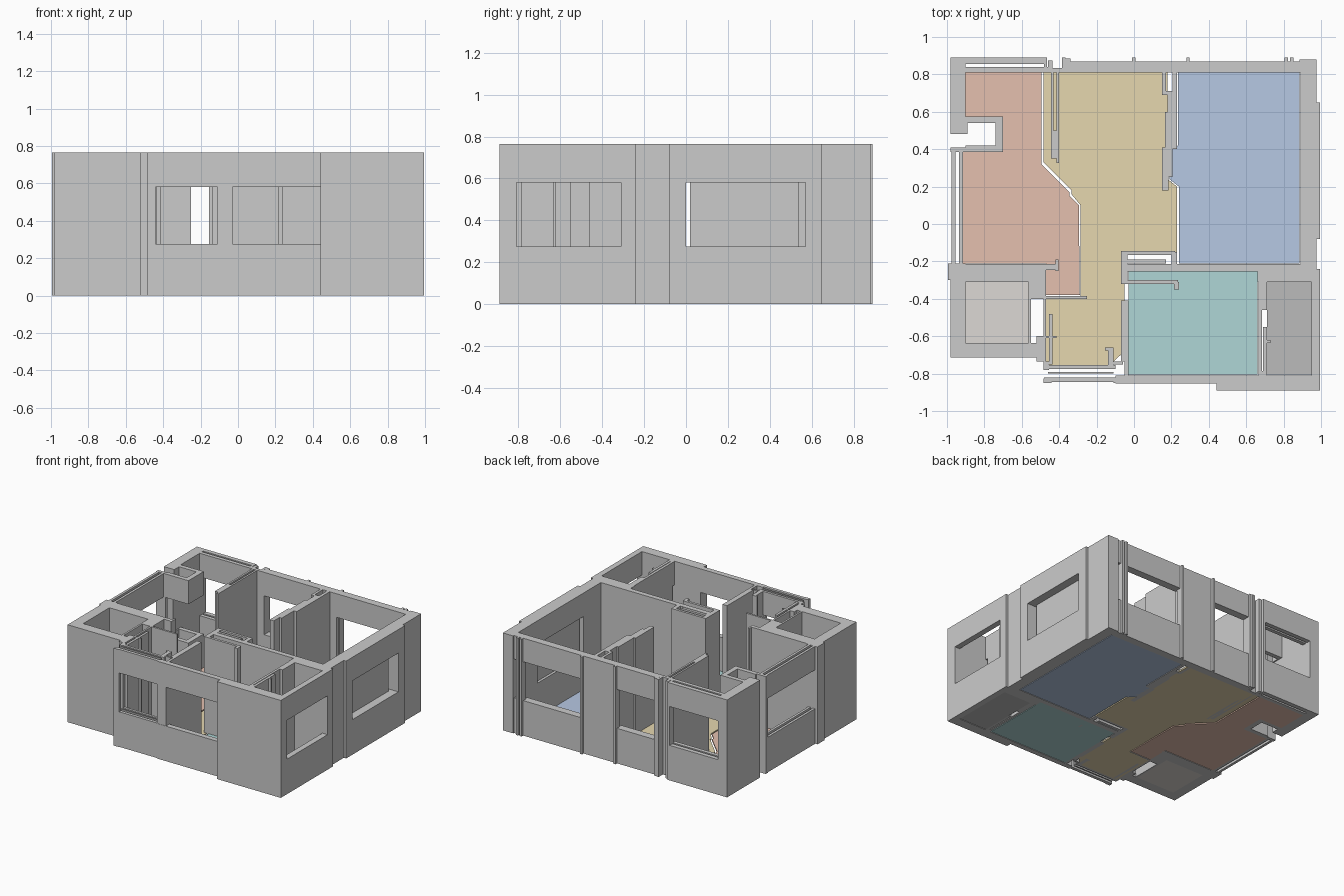
import bpy, bmesh
from mathutils import Matrix, Vector

H, SILL, HEAD = 0.765, 0.275, 0.58      # wall height and window band
FULL = [(0, H)]
WINDOW = [(0, SILL), (HEAD, H)]
PANE = [(SILL, HEAD)]


def finish(name, bm):
    me = bpy.data.meshes.new(name)
    bm.to_mesh(me)
    bm.free()
    ob = bpy.data.objects.new(name, me)
    bpy.context.collection.objects.link(ob)
    return ob


def walls(name, rects, levels=FULL):
    """Boxes from plan rectangles (x0, x1, y0, y1), repeated over z levels."""
    bm = bmesh.new()
    for x0, x1, y0, y1 in rects:
        for z0, z1 in levels:
            mid = Vector(((x0 + x1) / 2, (y0 + y1) / 2, (z0 + z1) / 2))
            size = Matrix.Diagonal((x1 - x0, y1 - y0, z1 - z0, 1))
            bmesh.ops.create_cube(bm, size=1, matrix=Matrix.Translation(mid) @ size)
    return finish(name, bm)


def floor(name, pts, color=None, t=0.012):
    """Thin coloured slab from a plan outline."""
    bm = bmesh.new()
    f = bm.faces.new([bm.verts.new((x, y, 0)) for x, y in pts])
    r = bmesh.ops.extrude_face_region(bm, geom=[f])
    vs = [v for v in r["geom"] if isinstance(v, bmesh.types.BMVert)]
    bmesh.ops.translate(bm, verts=vs, vec=(0, 0, t))
    bmesh.ops.recalc_face_normals(bm, faces=bm.faces)
    ob = finish(name, bm)
    if color:
        m = bpy.data.materials.new(name + "_colour")
        m.diffuse_color = (*color, 1)
        ob.data.materials.append(m)


def rect(x0, x1, y0, y1):
    return [(x0, y0), (x1, y0), (x1, y1), (x0, y1)]


# Room floors
floor("bedroom_floor_pink", [
    (-.9, .81), (-.495, .81), (-.495, .32), (-.345, .17), (-.345, .15), (-.295, .1),
    (-.29, -.38), (-.47, -.38), (-.47, -.21), (-.915, -.21), (-.915, .39),
    (-.7, .39), (-.7, .57), (-.9, .57)], (.78, .53, .43))
floor("living_floor_yellow", [
    (-.485, .81), (-.485, .33), (-.335, .18), (-.335, .16), (-.285, .1), (-.285, -.39),
    (-.47, -.39), (-.47, -.755), (-.13, -.755), (-.05, -.68), (-.05, -.15),
    (.23, -.15), (.23, .2), (.18, .24), (.18, .81)], (.79, .68, .43))
floor("bedroom_floor_blue", [
    (.235, .81), (.885, .81), (.885, -.21), (.24, -.21), (.24, .2), (.19, .24),
    (.19, .4), (.235, .42)], (.47, .58, .77))
floor("bedroom_floor_teal", rect(-.03, .66, -.805, -.255), (.43, .67, .67))
floor("balcony_floor", rect(.71, .95, -.805, -.31), (.5, .5, .5))
floor("bathroom_floor", rect(-.9, -.565, -.635, -.31), (.72, .69, .66))

# Back wall: solid piers, then windowed runs
walls("back_piers", [
    (-.98, -.9, .81, .89), (-.46, -.435, .81, .875), (-.435, -.35, .81, .835),
    (-.365, -.34, .81, .885), (.005, .29, .81, .87), (.885, .975, .81, .88)])
walls("back_window_walls", [
    (-.9, -.46, .81, .84), (-.9, -.465, .855, .89),
    (-.34, .005, .81, .87), (.29, .885, .81, .87)], WINDOW)
walls("back_window_jambs", [(x, x + .018, .835, .89)
                            for x in (-.482, -.384, -.01, .28, .805, .835)])

# Left wall, with the duct cut by the window band
walls("left_piers", [(-.98, -.9, .48, .81), (-.98, -.9, .385, .41),
                     (-.995, -.9, -.30, -.21)])
walls("left_window_wall", [(-.975, -.955, -.21, .39), (-.935, -.915, -.21, .39)], WINDOW)
walls("duct_box", [(-.9, -.7, .54, .575), (-.9, -.7, .385, .42),
                   (-.74, -.7, .42, .54), (-.9, -.89, .48, .54)], WINDOW)

# Right wall
walls("right_piers", [
    (.89, .975, .65, .81), (.89, .995, .57, .65), (.89, .995, -.08, 0),
    (.89, .975, -.24, -.08), (.89, .995, -.31, -.24)])
walls("right_window_wall", [(.89, .995, 0, .57), (.95, .995, -.81, -.31)], WINDOW)
walls("right_window_pane", [(.91, .93, .02, .54)], PANE)

# Front wall
walls("front_corner", [(.44, .995, -.89, -.81)])
walls("front_window_wall", [
    (-.48, -.1, -.845, -.82), (-.47, -.1, -.775, -.755), (-.46, -.11, -.80, -.79),
    (-.1, .44, -.852, -.81)], WINDOW)
walls("front_window_jambs", [(-.485, -.44, -.85, -.825), (-.485, -.455, -.78, -.735)])

# Bathroom block at the front left, with its service shaft
walls("bathroom_walls", [
    (-.98, -.9, -.715, -.30), (-.9, -.52, -.715, -.635), (-.9, -.47, -.31, -.215),
    (-.565, -.55, -.635, -.31), (-.55, -.47, -.40, -.31), (-.52, -.47, -.735, -.60),
    (-.485, -.47, -.60, -.40), (-.47, -.25, -.40, -.385), (-.47, -.41, -.245, -.215),
    (-.42, -.405, -.25, -.19), (-.455, -.435, -.75, -.48), (-.47, -.415, -.61, -.60)])

# Wall between pink bedroom and living room
walls("left_partition", [(-.445, -.43, .35, .83), (-.415, -.40, .35, .83),
                         (-.43, -.415, .35, .5), (-.415, -.40, .325, .35)])

# Wall between living room and blue bedroom
walls("right_partition", [
    (.205, .23, .40, .81), (.15, .17, .69, .81), (.15, .205, .69, .71),
    (.18, .205, .60, .70), (.165, .205, .40, .60), (.15, .185, .18, .41),
    (.185, .205, .25, .40)])

# Entrance and teal bedroom walls
walls("entrance_walls", [
    (-.14, -.11, -.76, -.66), (-.155, -.11, -.675, -.66), (-.11, -.06, -.75, -.735),
    (-.07, -.03, -.735, -.41), (-.05, -.03, -.82, -.735), (-.11, -.03, -.85, -.82)])
walls("closet_walls", [
    (-.07, .22, -.165, -.145), (-.07, -.035, -.32, -.165), (-.035, .17, -.21, -.19),
    (.2, .23, -.225, -.15), (-.035, .235, -.32, -.30), (.215, .24, -.35, -.31)])
walls("teal_bedroom_back_wall", [(-.04, .66, -.255, -.215), (.66, .89, -.31, -.215)])
walls("balcony_partition", [(.665, .685, -.785, -.31), (.69, .71, -.785, -.55),
                            (.685, .71, -.46, -.31), (.71, .73, -.635, -.62)])
walls("balcony_sill", [(.665, .71, -.81, -.785)], WINDOW)
